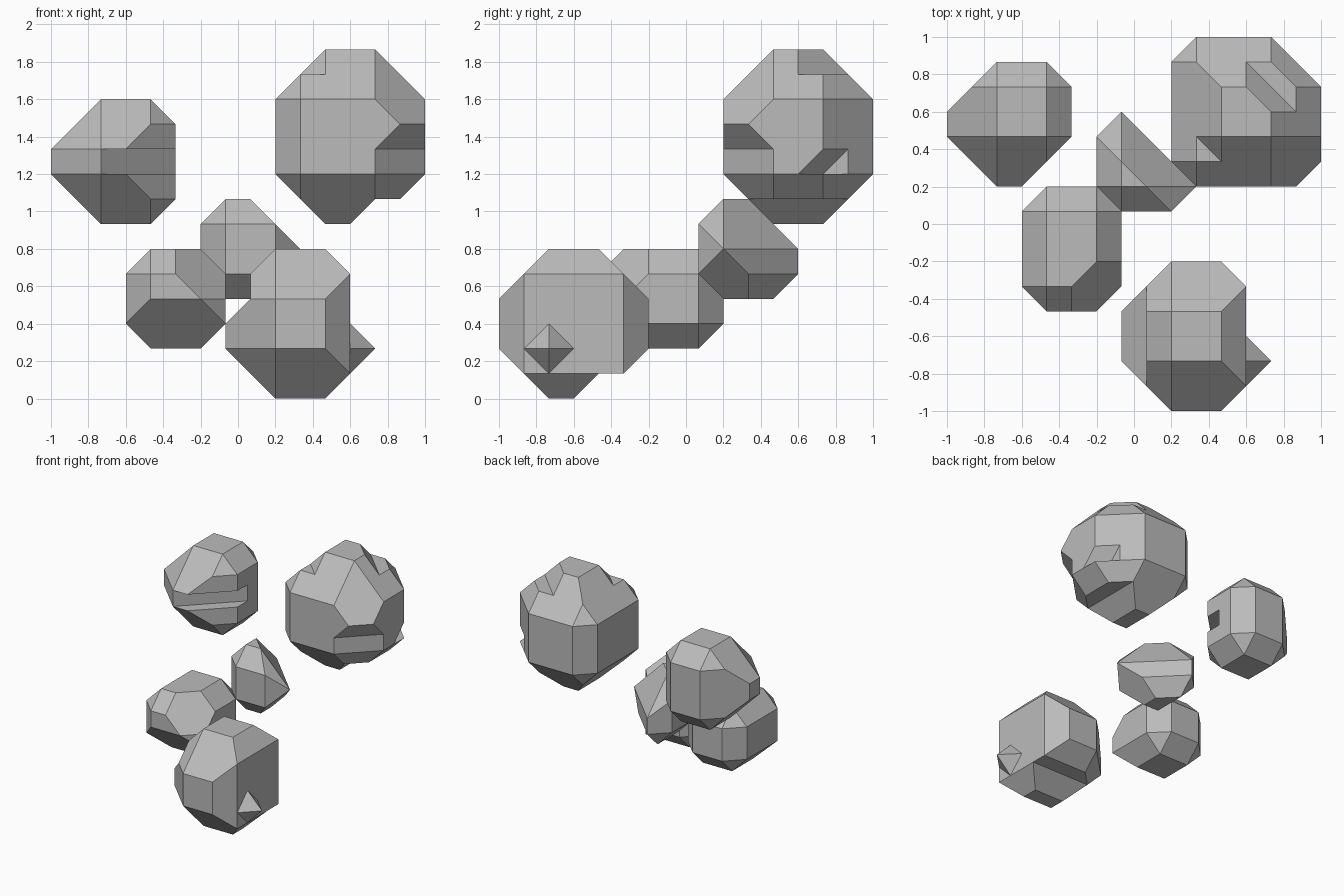
import bpy, bmesh
from mathutils import Vector

if "Cube" in bpy.data.objects:
    bpy.data.objects.remove(bpy.data.objects["Cube"], do_unlink=True)

UNIT = 2 / 15          # lattice step
ORIGIN = Vector((1, 1, 0))

stone = bpy.data.materials.new("grey stone")
stone.use_nodes = True
grey = (0.5, 0.5, 0.5, 1)
stone.diffuse_color = grey
stone.node_tree.nodes["Principled BSDF"].inputs["Base Color"].default_value = grey


def hull(points):
    bm = bmesh.new()
    for p in points:
        bm.verts.new(p)
    bmesh.ops.remove_doubles(bm, verts=bm.verts[:], dist=0.001)
    bmesh.ops.convex_hull(bm, input=bm.verts[:])
    loose = [v for v in bm.verts if not v.link_faces]
    bmesh.ops.delete(bm, geom=loose, context='VERTS')
    return bm


def convex(lo, hi, planes):
    """Box trimmed by planes, keeping the side where n.p <= d."""
    bm = hull([(x, y, z) for x in (lo[0], hi[0]) for y in (lo[1], hi[1])
               for z in (lo[2], hi[2])])
    for n, d in planes:
        n = Vector(n)
        bmesh.ops.bisect_plane(bm, geom=bm.verts[:] + bm.edges[:] + bm.faces[:], dist=0.0001,
                               plane_co=n * (d / n.length_squared), plane_no=n, clear_outer=True)
        points = [v.co.copy() for v in bm.verts]
        bm.free()
        bm = hull(points)
    return bm


def to_object(bm, name):
    bmesh.ops.dissolve_limit(bm, angle_limit=0.01, verts=bm.verts[:], edges=bm.edges[:])
    bmesh.ops.recalc_face_normals(bm, faces=bm.faces[:])
    for v in bm.verts:
        v.co = v.co * UNIT - ORIGIN
    mesh = bpy.data.meshes.new(name)
    bm.to_mesh(mesh)
    bm.free()
    mesh.materials.append(stone)
    ob = bpy.data.objects.new(name, mesh)
    bpy.context.collection.objects.link(ob)
    return ob


def combine(ob, tool, operation):
    """Apply a boolean and remove the tool object."""
    mod = ob.modifiers.new("shape", 'BOOLEAN')
    mod.operation, mod.object, mod.solver = operation, tool, 'EXACT'
    bpy.context.view_layer.update()
    graph = bpy.context.evaluated_depsgraph_get()
    mesh = bpy.data.meshes.new_from_object(ob.evaluated_get(graph))
    ob.modifiers.clear()
    ob.data = mesh
    bpy.data.objects.remove(tool, do_unlink=True)


def rock(name, lo, hi, corners, top, bottom, extra=(), notches=(), lumps=()):
    """corners: front-left-x, front-right-x, back-right-x, back-left-x chamfers;
    top and bottom: bevels toward -x, +x, -y, +y."""
    planes = list(extra)
    for z_sign, bevels, level in ((1, top, hi[2]), (-1, bottom, -lo[2])):
        sides = ((-1, 0, -lo[0]), (1, 0, hi[0]), (0, -1, -lo[1]), (0, 1, hi[1]))
        for (nx, ny, d), b in zip(sides, bevels):
            planes.append(((nx, ny, z_sign), d + level - b))
        for (i, j), c in zip(((0, 2), (1, 2), (1, 3), (0, 3)), corners):
            nx, ny = sides[i][0], sides[j][1]
            d = sides[i][2] + sides[j][2] - c
            planes.append(((nx, ny, 0), d))
            planes.append(((nx, ny, z_sign), d + level - min(bevels[i], bevels[j])))
    ob = to_object(convex(lo, hi, planes), name)
    out_lo, out_hi = [v - 1 for v in lo], [v + 1 for v in hi]
    for notch in notches:
        combine(ob, to_object(convex(out_lo, out_hi, notch), "cutter"), 'DIFFERENCE')
    for points in lumps:
        combine(ob, to_object(hull(points), "lump"), 'UNION')
    return ob


# Large high rock with chipped corners and a ridge
rock("large_upper_rock", (9, 9, 7), (15, 15, 14), (1, 2, 2, 1), (2,) * 4, (2,) * 4,
     notches=[[((-1, -1, -1), -39), ((0, 0, -1), -13)],
              [((-1, -1, 1), -18), ((-1, 0, 0), -14), ((0, 0, -1), -9)],
              [((-1, 0, 1), -5), ((0, 0, 1), 8)],
              [((1, 1, -1), 8), ((0, 0, -1), -13)]],
     lumps=[[(13, 9, 12), (15, 11, 12), (14, 9, 11), (15, 10, 11),
             (13, 9, 10), (15, 11, 10), (13, 11, 11)]])

# High rock on the other side, with a chipped front edge
rock("small_upper_rock", (0, 9, 7), (5, 14, 12), (2, 2, 1, 2), (2, 1, 2, 1), (2, 1, 2, 1),
     notches=[[((-1, 1, 0), 7), ((0, 0, -1), -9), ((0, 0, 1), 10)]])

# Small middle rock
rock("middle_rock", (6, 8, 4), (10, 12, 8), (1, 1, 3, 1), (1, 2, 1, 2), (1, 2, 1, 1))

# Low rounded rock
rock("low_side_rock", (3, 4, 2), (7, 9, 6), (1,) * 4, (1,) * 4, (1, 1, 2, 1),
     extra=[((1, -1, 1), 6)])

# Large low rock in front, with a chipped side and a spur
rock("large_front_rock", (7, 0, 0), (12, 6, 6), (2, 1, 1, 2), (2, 1, 2, 2), (2, 1, 2, 2),
     notches=[[((1, 0, 0), 8), ((1, 0, -1), 4)],
              [((0, -1, 1), -3), ((0, 0, 1), 1)]],
     lumps=[[(11, 0, 2), (13, 2, 2), (12, 3, 2), (12, 2, 3), (11, 2, 0), (11, 2, 2)]])
